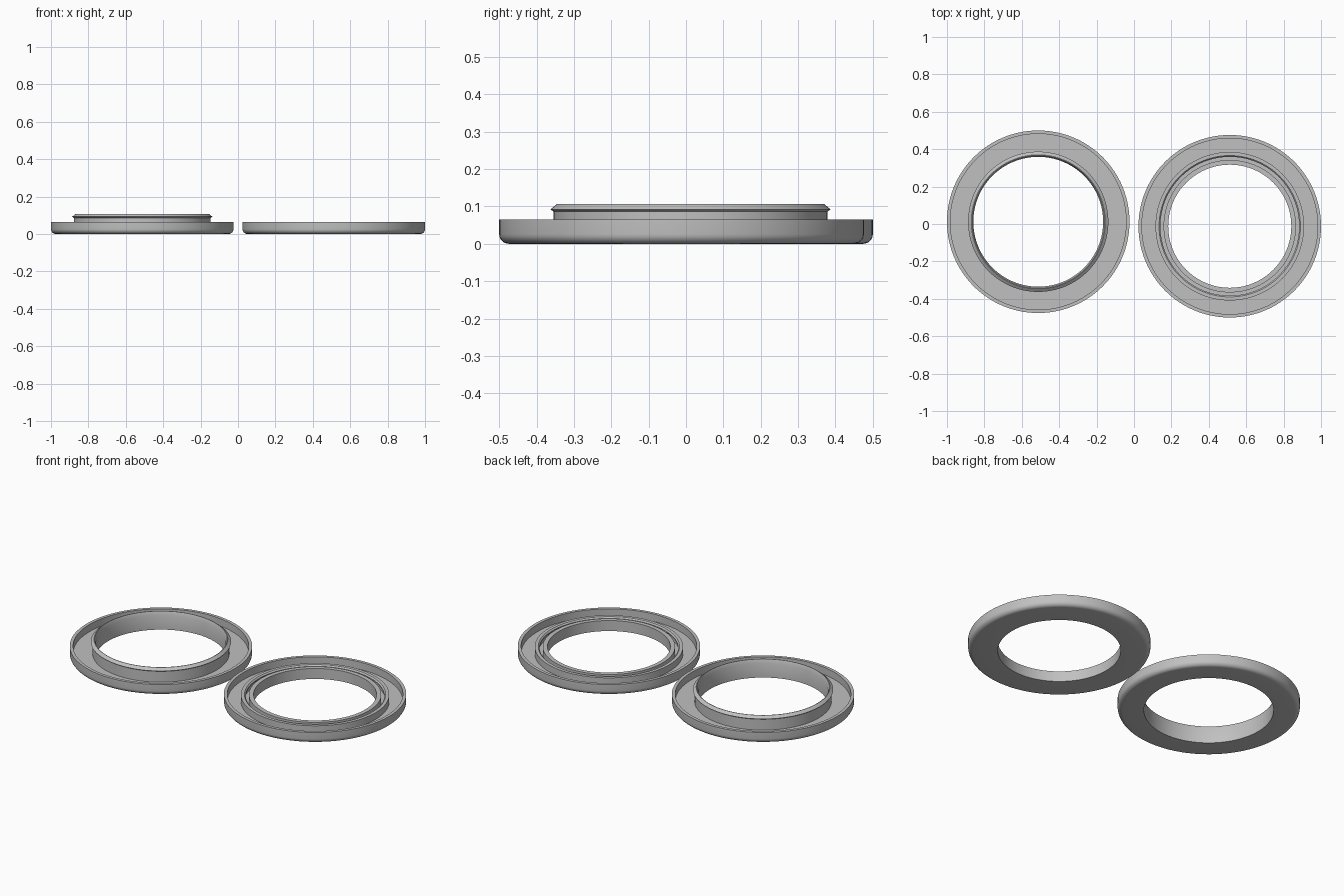
import bpy, bmesh, math

if "Cube" in bpy.data.objects:
    bpy.data.objects.remove(bpy.data.objects["Cube"])

SEGMENTS = 128

grey = bpy.data.materials.new("plain grey")
grey.diffuse_color = (0.53, 0.53, 0.53, 1)
grey.use_nodes = True
grey.node_tree.nodes["Principled BSDF"].inputs["Base Color"].default_value = grey.diffuse_color


def outer_shell(hole_radius):
    """Shared half of the profile: underside, rounded edge, rim wall, tray floor."""
    r, fillet, rim = 0.488, 0.026, 0.065
    pts = [(hole_radius, 0.0)]
    for i in range(7):
        a = math.pi / 2 * i / 6
        pts.append((r - fillet + fillet * math.sin(a), fillet - fillet * math.cos(a)))
    pts += [(r, rim), (0.470, rim), (0.470, 0.022)]
    return pts


def revolve(name, profile, x, y):
    """Spin a closed (radius, height) profile into a ring."""
    bm = bmesh.new()
    rings = []
    for s in range(SEGMENTS):
        a = 2 * math.pi * s / SEGMENTS
        rings.append([bm.verts.new((r * math.cos(a), r * math.sin(a), z))
                      for r, z in profile])
    n = len(profile)
    for s in range(SEGMENTS):
        a, b = rings[s], rings[(s + 1) % SEGMENTS]
        for i in range(n):
            j = (i + 1) % n
            bm.faces.new((a[i], b[i], b[j], a[j]))
    bmesh.ops.recalc_face_normals(bm, faces=bm.faces)
    mesh = bpy.data.meshes.new(name)
    bm.to_mesh(mesh)
    bm.free()
    mesh.materials.append(grey)
    ob = bpy.data.objects.new(name, mesh)
    ob.location = (x, y, 0)
    bpy.context.collection.objects.link(ob)
    bpy.ops.object.select_all(action='DESELECT')
    ob.select_set(True)
    bpy.context.view_layer.objects.active = ob
    bpy.ops.object.shade_smooth_by_angle(angle=math.radians(25))


# Plug half: tall neck with a chamfered snap lip
neck = [(0.366, 0.022), (0.366, 0.086), (0.375, 0.092), (0.358, 0.106),
        (0.355, 0.106), (0.347, 0.085)]
revolve("plug_ring", outer_shell(0.347) + neck, -0.512, 0.012)

# Socket half: outer catch wall, undercut groove, inner sleeve
socket = [(0.397, 0.022), (0.397, 0.062), (0.378, 0.062), (0.371, 0.055),
          (0.371, 0.048), (0.379, 0.040), (0.379, 0.022), (0.354, 0.022),
          (0.354, 0.062), (0.329, 0.062)]
revolve("socket_ring", outer_shell(0.329) + socket, 0.512, -0.012)
